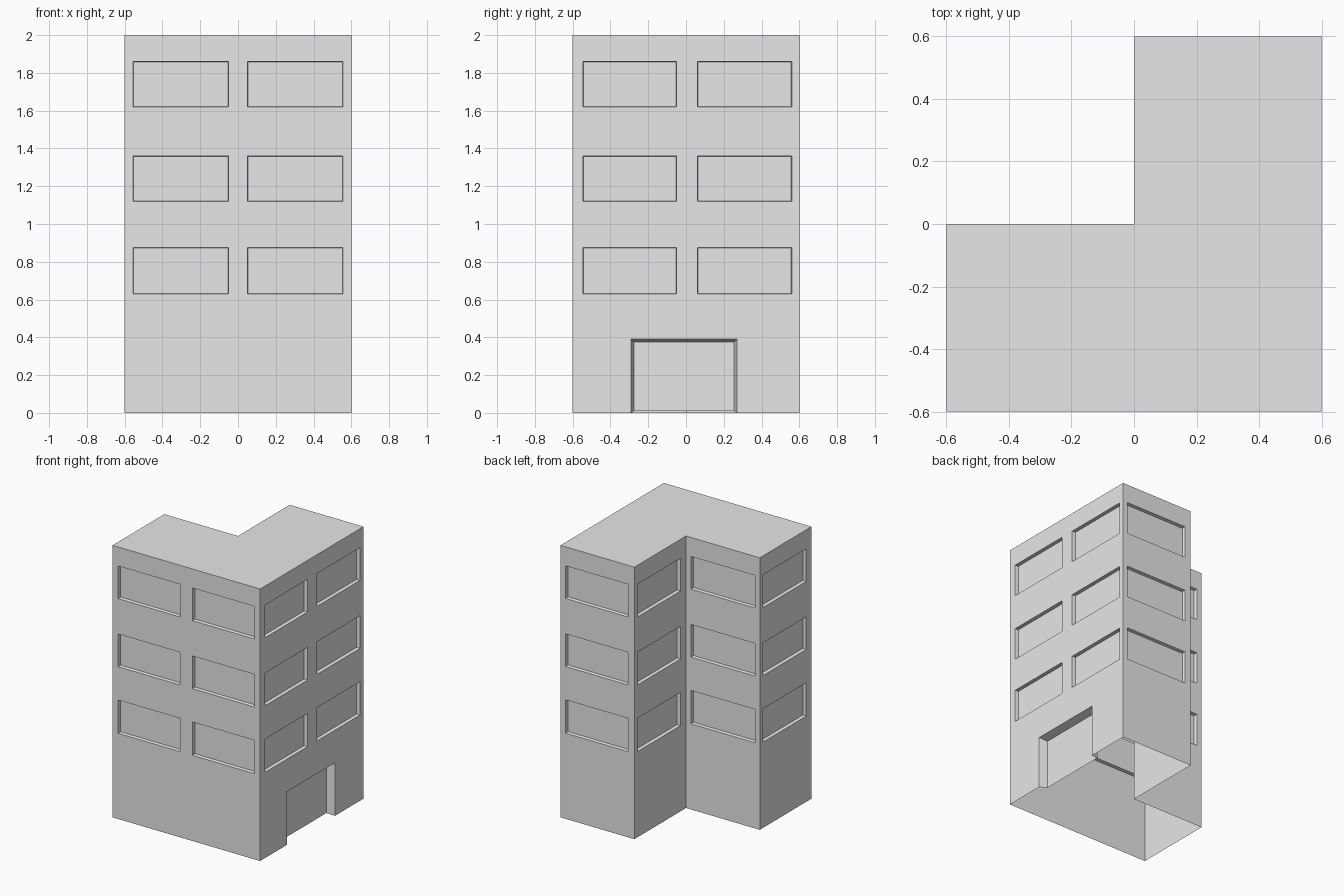
import bpy, bmesh
from mathutils import Vector

cube = bpy.data.objects.get("Cube")
if cube:
    bpy.data.objects.remove(cube)

# One plain grey for the whole building
grey = bpy.data.materials.new("plain_grey")
grey.use_nodes = True
grey.diffuse_color = (0.8, 0.8, 0.8, 1)
grey.node_tree.nodes["Principled BSDF"].inputs["Base Color"].default_value = (0.8, 0.8, 0.8, 1)

HEIGHT = 2.0
FLOORS = [(0.63, 0.875), (1.12, 1.36), (1.62, 1.86)]
DOOR = (0.31, 0.87, 0.0, 0.39)

# L-shaped footprint, counter-clockwise from the front right-hand corner,
# each corner with the window spans of the wall that starts there
WALLS = [
    ((-0.6, -0.6), [(0.045, 0.55), (0.65, 1.155)]),
    ((0.6, -0.6), [(0.055, 0.55), (0.66, 1.16)]),
    ((0.6, 0.6), [(0.04, 0.55)]),
    ((0, 0.6), [(0.035, 0.535)]),
    ((0, 0), [(0.04, 0.56)]),
    ((-0.6, 0), [(0.04, 0.54)]),
]


def add_face(bm, points):
    bm.faces.new([bm.verts.new(p) for p in points])


def wall_frame(i):
    """Return a mapping (along, up, inward) -> point, and the wall length."""
    start = Vector((*WALLS[i][0], 0))
    end = Vector((*WALLS[(i + 1) % len(WALLS)][0], 0))
    along = (end - start).normalized()
    inward = Vector((-along.y, along.x, 0))
    return (lambda u, z, d=0: start + along * u + inward * d + Vector((0, 0, z))), (end - start).length


def add_wall(bm, at, length, openings):
    """Flat wall split along the opening edges, leaving the openings free."""
    us = sorted({0, length, *(u for o in openings for u in o[:2])})
    zs = sorted({0, HEIGHT, *(z for o in openings for z in o[2:])})
    for u0, u1 in zip(us, us[1:]):
        for z0, z1 in zip(zs, zs[1:]):
            u, z = (u0 + u1) / 2, (z0 + z1) / 2
            if not any(o[0] < u < o[1] and o[2] < z < o[3] for o in openings):
                add_face(bm, [at(u0, z0), at(u1, z0), at(u1, z1), at(u0, z1)])


def add_recess(bm, at, opening, depth, taper, lift, sill=True):
    """Slightly tapered niche closed by a flat back panel."""
    u0, u1, z0, z1 = opening
    rim = [at(u0, z0), at(u1, z0), at(u1, z1), at(u0, z1)]
    a, b, top = u0 + taper, u1 - taper, z1 - taper
    back = [at(a, z0 + lift, depth), at(b, z0 + lift, depth), at(b, top, depth), at(a, top, depth)]
    add_face(bm, back)
    for k in range(0 if sill else 1, 4):
        n = (k + 1) % 4
        add_face(bm, [rim[k], rim[n], back[n], back[k]])


def finish(bm, name):
    bmesh.ops.remove_doubles(bm, verts=bm.verts, dist=0.0001)
    mesh = bpy.data.meshes.new(name)
    bm.to_mesh(mesh)
    bm.free()
    mesh.materials.append(grey)
    bpy.context.collection.objects.link(bpy.data.objects.new(name, mesh))


walls, windows, entrance, roof = (bmesh.new() for _ in range(4))

# Walls and window niches
for i, (corner, spans) in enumerate(WALLS):
    at, length = wall_frame(i)
    openings = [(*span, *floor) for span in spans for floor in FLOORS]
    for opening in openings:
        add_recess(windows, at, opening, 0.025, 0.003, 0.003)
    if i == 1:
        # Wide entrance niche without a floor
        add_recess(entrance, at, DOOR, 0.06, 0.015, 0.01, sill=False)
        openings.append(DOOR)
    add_wall(walls, at, length, openings)

# Flat roof; the underside stays open
add_face(roof, [(*corner, HEIGHT) for corner, _ in WALLS])

finish(walls, "walls")
finish(windows, "windows")
finish(entrance, "entrance")
finish(roof, "roof")
